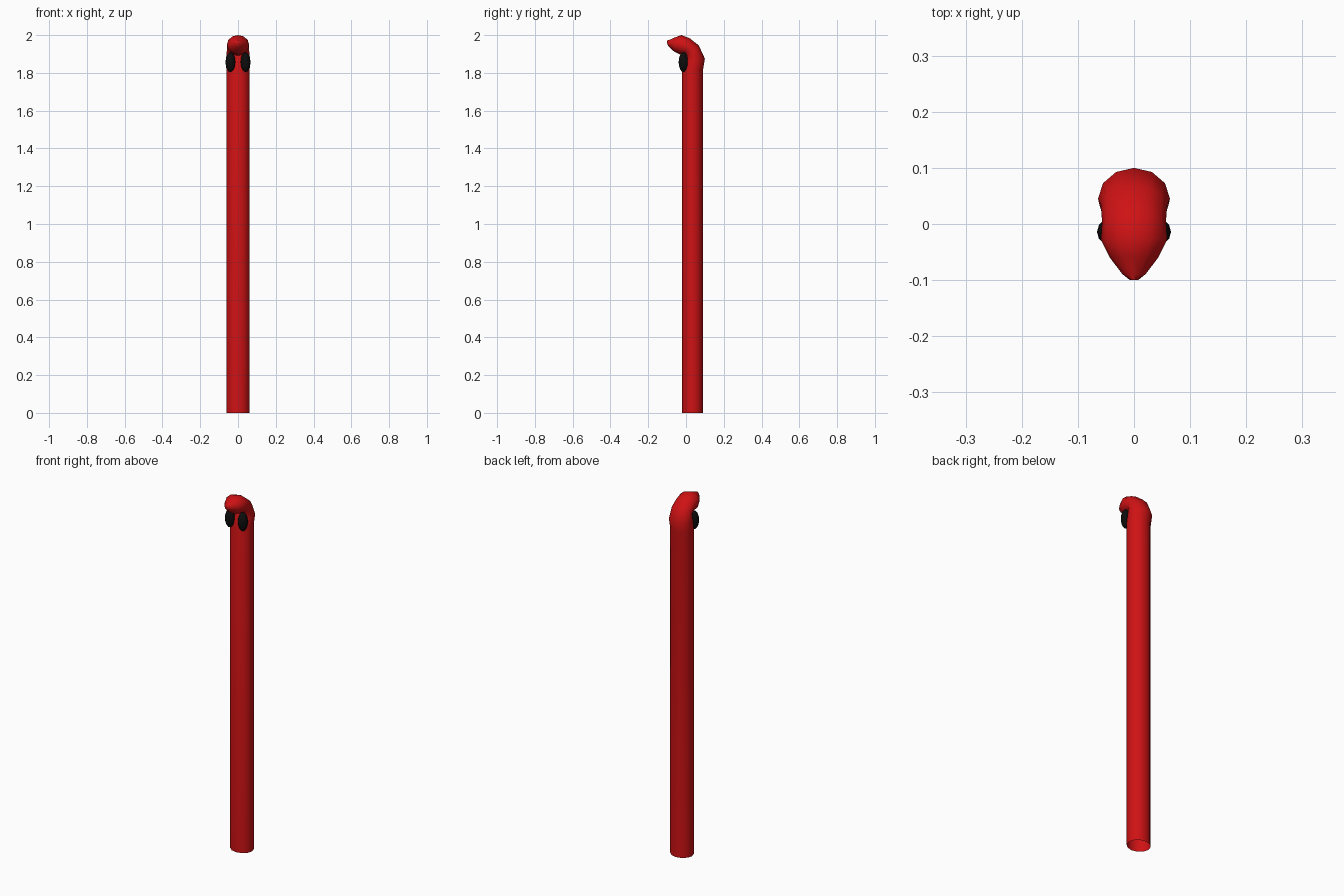
import bpy, bmesh, math

cube = bpy.data.objects.get("Cube")
if cube:
    bpy.data.objects.remove(cube, do_unlink=True)


def material(name, rgb):
    m = bpy.data.materials.new(name)
    m.use_nodes = True
    col = (*rgb, 1.0)
    m.diffuse_color = col
    m.node_tree.nodes["Principled BSDF"].inputs["Base Color"].default_value = col
    return m


def finish(name, bm, mat, angle):
    mesh = bpy.data.meshes.new(name)
    bmesh.ops.recalc_face_normals(bm, faces=bm.faces)
    bm.to_mesh(mesh)
    bm.free()
    mesh.materials.append(mat)
    ob = bpy.data.objects.new(name, mesh)
    bpy.context.collection.objects.link(ob)
    bpy.ops.object.select_all(action='DESELECT')
    ob.select_set(True)
    bpy.context.view_layer.objects.active = ob
    bpy.ops.object.shade_smooth_by_angle(angle=math.radians(angle))
    return ob


red = material("red skin", (0.62, 0.006, 0.007))
black = material("black eye", (0.004, 0.004, 0.004))

# Body: rings given by (outer y, z), (inner y, z) and half width
SIDES = 12
rings = [
    ((0.091, 0.0), (-0.020, 0.0), 0.062),
    ((0.091, 1.82), (-0.020, 1.82), 0.062),
    ((0.100, 1.875), (-0.010, 1.862), 0.064),
    ((0.068, 1.945), (0.002, 1.892), 0.059),
    ((0.020, 1.983), (-0.012, 1.897), 0.057),
    ((-0.024, 2.0), (-0.032, 1.898), 0.059),
    ((-0.058, 1.988), (-0.062, 1.912), 0.043),
    ((-0.090, 1.974), (-0.088, 1.936), 0.021),
    ((-0.100, 1.971), (-0.099, 1.950), 0.008),
]
bm = bmesh.new()
loops = []
for (oy, oz), (iy, iz), w in rings:
    cy, cz = (oy + iy) / 2, (oz + iz) / 2
    hy, hz = (oy - iy) / 2, (oz - iz) / 2
    loop = []
    for k in range(SIDES):
        a = 2 * math.pi * k / SIDES
        c = math.cos(a)
        loop.append(bm.verts.new((w * math.sin(a), cy + hy * c, cz + hz * c)))
    loops.append(loop)
for lo, hi in zip(loops, loops[1:]):
    for k in range(SIDES):
        n = (k + 1) % SIDES
        bm.faces.new((lo[k], lo[n], hi[n], hi[k]))
bm.faces.new(loops[-1])  # nose tip; the bottom stays open
finish("body", bm, red, 60)

# Eyes: tall ellipsoids on both sides of the face
for side, x in (("left", 0.040), ("right", -0.040)):
    bm = bmesh.new()
    bmesh.ops.create_uvsphere(bm, u_segments=12, v_segments=8, radius=1.0)
    bmesh.ops.scale(bm, vec=(0.026, 0.025, 0.052), verts=bm.verts)
    bmesh.ops.translate(bm, vec=(x, -0.014, 1.857), verts=bm.verts)
    finish(side + "_eye", bm, black, 60)
